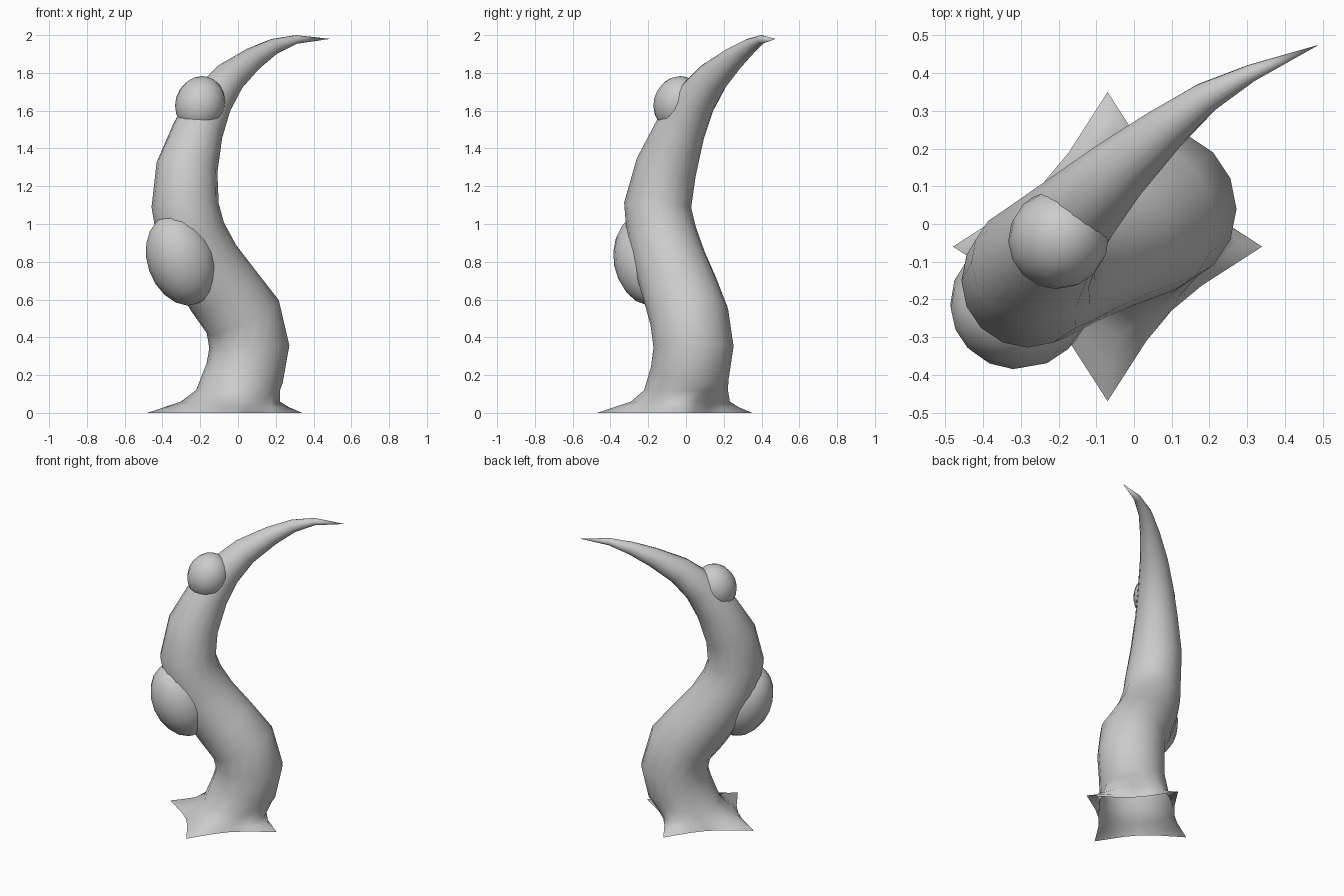
import bpy, bmesh, math
from mathutils import Vector

if "Cube" in bpy.data.objects:
    bpy.data.objects.remove(bpy.data.objects["Cube"])

SIDES = 16


def finish(bm, name, angle=60):
    bmesh.ops.recalc_face_normals(bm, faces=bm.faces)
    mesh = bpy.data.meshes.new(name)
    bm.to_mesh(mesh)
    bm.free()
    obj = bpy.data.objects.new(name, mesh)
    bpy.context.collection.objects.link(obj)
    bpy.ops.object.select_all(action='DESELECT')
    obj.select_set(True)
    bpy.context.view_layer.objects.active = obj
    bpy.ops.object.shade_smooth_by_angle(angle=math.radians(angle))
    return obj


# Flared foot rings: centre, side radius, corner radius
foot = [
    ((-0.07, -0.06, 0.00), 0.240, 0.410),
    ((-0.06, -0.05, 0.03), 0.235, 0.330),
    ((-0.04, -0.03, 0.06), 0.228, 0.262),
    ((0.00, 0.00, 0.12), 0.218, 0.222),
]

# Horn centreline: x, y, z, radius
path = [
    (0.035, 0.02, 0.21, 0.208), (0.06, 0.04, 0.35, 0.212),
    (0.025, 0.017, 0.51, 0.210), (-0.08, -0.03, 0.65, 0.202),
    (-0.18, -0.085, 0.80, 0.192), (-0.25, -0.13, 0.95, 0.185),
    (-0.28, -0.15, 1.10, 0.178), (-0.27, -0.105, 1.30, 0.163),
    (-0.21, -0.03, 1.50, 0.134), (-0.14, 0.045, 1.65, 0.112),
    (-0.045, 0.14, 1.775, 0.088), (0.08, 0.25, 1.875, 0.062),
    (0.19, 0.335, 1.94, 0.042), (0.31, 0.40, 1.977, 0.023),
]
tip = Vector((0.49, 0.475, 1.98))

bm = bmesh.new()
rings = []
angles = [2 * math.pi * i / SIDES for i in range(SIDES)]
for centre, side, corner in foot:
    ring = []
    for a in angles:
        r = side + (corner - side) * abs(math.cos(2 * a)) ** 5
        ring.append(bm.verts.new(Vector(centre) + Vector((r * math.cos(a), r * math.sin(a), 0))))
    rings.append(ring)

# Tube rings, square to the centreline
centres = [Vector(foot[-1][0])] + [Vector(p[:3]) for p in path] + [tip]
for i, p in enumerate(path, start=1):
    turn = Vector((0, 0, 1)).rotation_difference(centres[i + 1] - centres[i - 1])
    rings.append([bm.verts.new(centres[i] + turn @ Vector((p[3] * math.cos(a), p[3] * math.sin(a), 0)))
                  for a in angles])

for lower, upper in zip(rings, rings[1:]):
    for j in range(SIDES):
        k = (j + 1) % SIDES
        bm.faces.new((lower[j], lower[k], upper[k], upper[j]))
end = bm.verts.new(tip)
for j in range(SIDES):
    bm.faces.new((rings[-1][j], rings[-1][(j + 1) % SIDES], end))
finish(bm, "curved_horn", 80)


# Swollen lumps on the outside of the bend
def lump(name, centre, radii, axis):
    bm = bmesh.new()
    bmesh.ops.create_uvsphere(bm, u_segments=16, v_segments=10, radius=1)
    turn = Vector((0, 0, 1)).rotation_difference(Vector(axis))
    for v in bm.verts:
        v.co = Vector(centre) + turn @ Vector([c * r for c, r in zip(v.co, radii)])
    finish(bm, name)


lump("large_lump", (-0.30, -0.205, 0.81), (0.180, 0.178, 0.250), (-0.35, -0.18, 1))
lump("small_lump", (-0.20, -0.04, 1.635), (0.132, 0.132, 0.150), (0.3, 0.25, 1))
